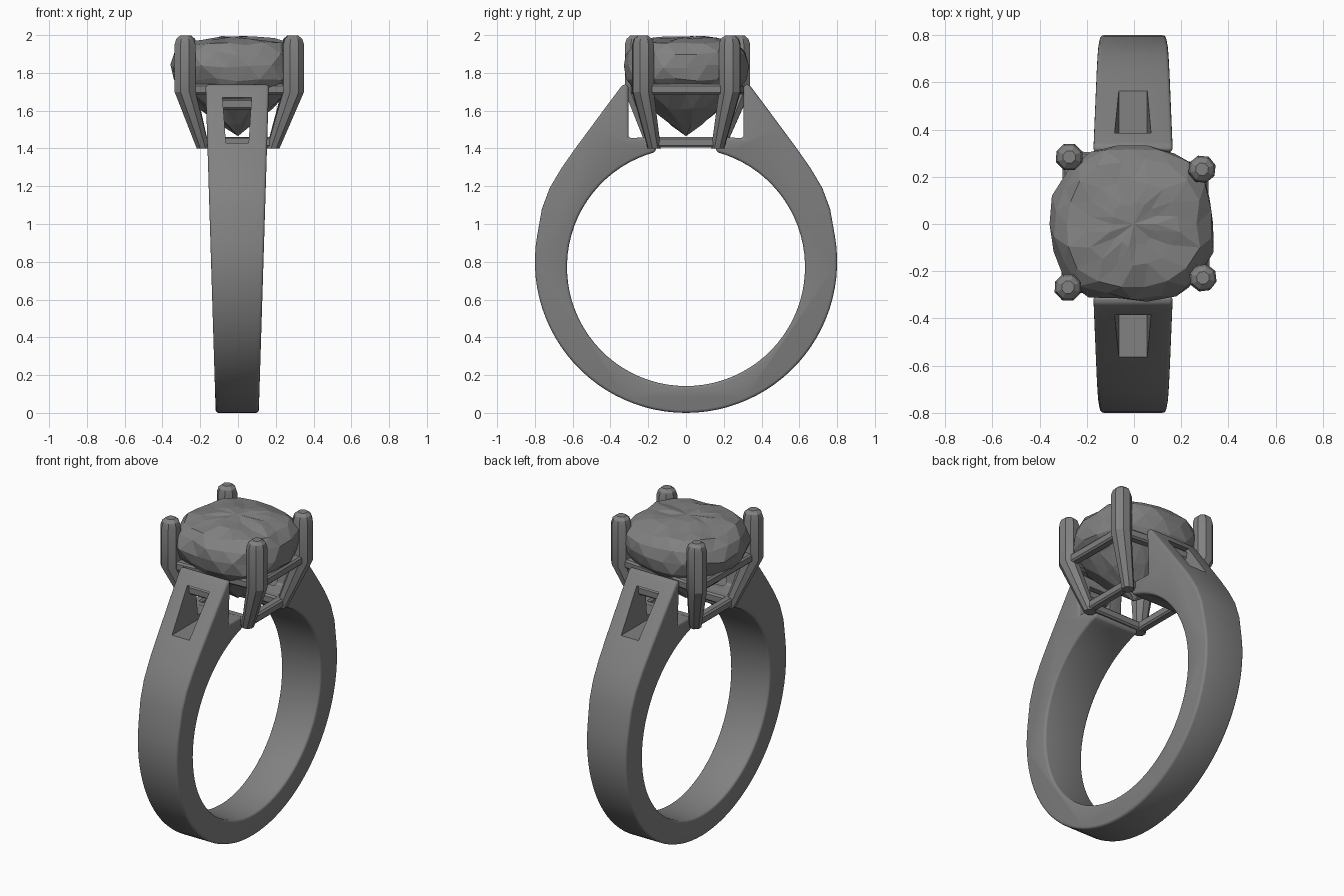
import bpy, bmesh, math, random
from mathutils import Vector

if "Cube" in bpy.data.objects:
    bpy.data.objects.remove(bpy.data.objects["Cube"])

random.seed(4)
metal = bpy.data.materials.new("grey metal")
metal.diffuse_color = (0.22, 0.22, 0.22, 1)
metal.use_nodes = True
metal.node_tree.nodes["Principled BSDF"].inputs["Base Color"].default_value = metal.diffuse_color


def finish(name, bm, smooth=None):
    bmesh.ops.recalc_face_normals(bm, faces=bm.faces)
    me = bpy.data.meshes.new(name)
    bm.to_mesh(me)
    bm.free()
    me.materials.append(metal)
    ob = bpy.data.objects.new(name, me)
    bpy.context.collection.objects.link(ob)
    bpy.ops.object.select_all(action='DESELECT')
    ob.select_set(True)
    bpy.context.view_layer.objects.active = ob
    if smooth:
        bpy.ops.object.shade_smooth_by_angle(angle=math.radians(smooth))
    return ob


def loft(bm, rings):
    """Skin a list of equal-length point rings and cap both ends."""
    vs = [[bm.verts.new(p) for p in r] for r in rings]
    n = len(vs[0])
    for a, b in zip(vs, vs[1:]):
        for i in range(n):
            bm.faces.new((a[i], a[(i + 1) % n], b[(i + 1) % n], b[i]))
    bm.faces.new(vs[0][::-1])
    bm.faces.new(vs[-1])


def bar(name, p, q, size):
    """Square bar from p to q with softened edges."""
    p, q = Vector(p), Vector(q)
    d = (q - p).normalized()
    side = d.cross(Vector((0, 0, 1))).normalized()
    up = side.cross(d)
    h, c = size / 2, size * 0.32
    sec = [(h, c), (c, h), (-c, h), (-h, c), (-h, -c), (-c, -h), (c, -h), (h, -c)]
    bm = bmesh.new()
    loft(bm, [[e + side * u + up * v for u, v in sec] for e in (p, q)])
    return finish(name, bm, 30)


# Band: side profile (one half), mirrored in y, widening towards the top
outer = [(0.8 * math.sin(a), 0.8 - 0.8 * math.cos(a))
         for a in (math.radians(4 * i) for i in range(1, 26))]
outer += [(0.763, 1.08), (0.722, 1.19), (0.66, 1.295), (0.59, 1.395),
          (0.505, 1.51), (0.42, 1.625), (0.335, 1.738)]
arm = [(0.305, 1.738), (0.305, 1.455), (0.16, 1.46)]
a0 = math.asin(0.16 / 0.63)
inner = [(0.63 * math.sin(a), 0.772 + 0.63 * math.cos(a))
         for a in (a0 + (math.pi - a0) * i / 36 for i in range(36))]
half = outer + arm + inner
profile = [(0, 0)] + half + [(0, 0.142)] + [(-y, z) for y, z in reversed(half)]
bm = bmesh.new()
sides = [[bm.verts.new((-0.004 + s * (0.114 + 0.031 * z), y, z)) for y, z in profile]
         for s in (-1, 1)]
n = len(profile)
for i in range(n):
    j = (i + 1) % n
    bm.faces.new((sides[0][i], sides[0][j], sides[1][j], sides[1][i]))
bm.faces.new(sides[0])
bm.faces.new(sides[1][::-1])
band = finish("band", bm)
bev = band.modifiers.new("soft edges", 'BEVEL')
bev.width, bev.segments, bev.limit_method = 0.02, 3, 'ANGLE'
bev.angle_limit = math.radians(40)
bpy.ops.object.modifier_apply(modifier=bev.name)

# Tapered windows cut through both shoulders
for s in (-1, 1):
    bm = bmesh.new()
    loft(bm, [[(-0.064, y, 1.43), (0.056, y, 1.43), (0.072, y, 1.67), (-0.082, y, 1.67)]
              for y in (s * 0.27, s * 0.9)])
    cutter = finish("window_cutter", bm)
    cutter.hide_render = True
    mod = band.modifiers.new("window", 'BOOLEAN')
    mod.operation, mod.object, mod.solver = 'DIFFERENCE', cutter, 'EXACT'
    bpy.context.view_layer.objects.active = band
    bpy.ops.object.modifier_apply(modifier=mod.name)
    bpy.data.objects.remove(cutter)
    # small bar set back in the top of the window
    bar("window_bar", (-0.085, s * 0.345, 1.635), (0.077, s * 0.345, 1.635), 0.055)
bpy.ops.object.select_all(action='DESELECT')
band.select_set(True)
bpy.context.view_layer.objects.active = band
bpy.ops.object.shade_smooth_by_angle(angle=math.radians(35))

# Four claws, slanting outward then upright
tops = [(0.288, 0.232), (-0.274, 0.284), (-0.28, -0.268), (0.292, -0.228)]
feet = [(0.185, 0.168), (-0.185, 0.172), (-0.185, -0.172), (0.185, -0.168)]
for t, f in zip(tops, feet):
    bm = bmesh.new()
    rings = []
    for (cx, cy), r, z in ((f, 0.036, 1.4), (t, 0.06, 1.7), (t, 0.06, 1.95),
                           (t, 0.05, 1.98), (t, 0.028, 1.998)):
        turn = math.atan2(t[1], t[0]) + math.pi / 8
        rings.append([(cx + r * math.cos(turn + k * math.pi / 4),
                       cy + r * math.sin(turn + k * math.pi / 4), z) for k in range(8)])
    loft(bm, rings)
    finish("claw", bm, 25)

# Upper and lower rails joining the claws
for i in range(4):
    j = (i + 1) % 4
    bar("upper_rail", (*tops[i], 1.713), (*tops[j], 1.713), 0.055)
    bar("lower_rail", (*feet[i], 1.432), (*feet[j], 1.432), 0.055)

# Rough faceted cushion-cut stone
bm = bmesh.new()
N = 18
levels = [(1.53, 0.08), (1.61, 0.18), (1.69, 0.265), (1.765, 0.325), (1.835, 0.338),
          (1.905, 0.322), (1.955, 0.278), (1.978, 0.185), (1.986, 0.09)]
rings = []
for k, (z, r) in enumerate(levels):
    ring = []
    for i in range(N):
        a = 2 * math.pi * (i + 0.5 * (k % 2)) / N
        c, s = math.cos(a), math.sin(a)
        rr = r / (abs(c) ** 2.6 + abs(s) ** 2.6) ** (1 / 2.6) + random.uniform(-0.014, 0.012)
        dz = random.uniform(-0.01, 0.01)
        ring.append(bm.verts.new((rr * c * 1.01 - 0.005, rr * s * 0.97, z + dz)))
    rings.append(ring)
for k, (a, b) in enumerate(zip(rings, rings[1:])):
    for i in range(N):
        j = (i + 1) % N
        if k % 2 == 0:
            bm.faces.new((a[i], a[j], b[i]))
            bm.faces.new((a[j], b[j], b[i]))
        else:
            bm.faces.new((a[i], b[j], b[i]))
            bm.faces.new((a[i], a[j], b[j]))
for ring, z in ((rings[0], 1.465), (rings[-1], 1.992)):
    tip = bm.verts.new((0, 0, z))
    for i in range(N):
        bm.faces.new((ring[i], ring[(i + 1) % N], tip))
finish("stone", bm)
